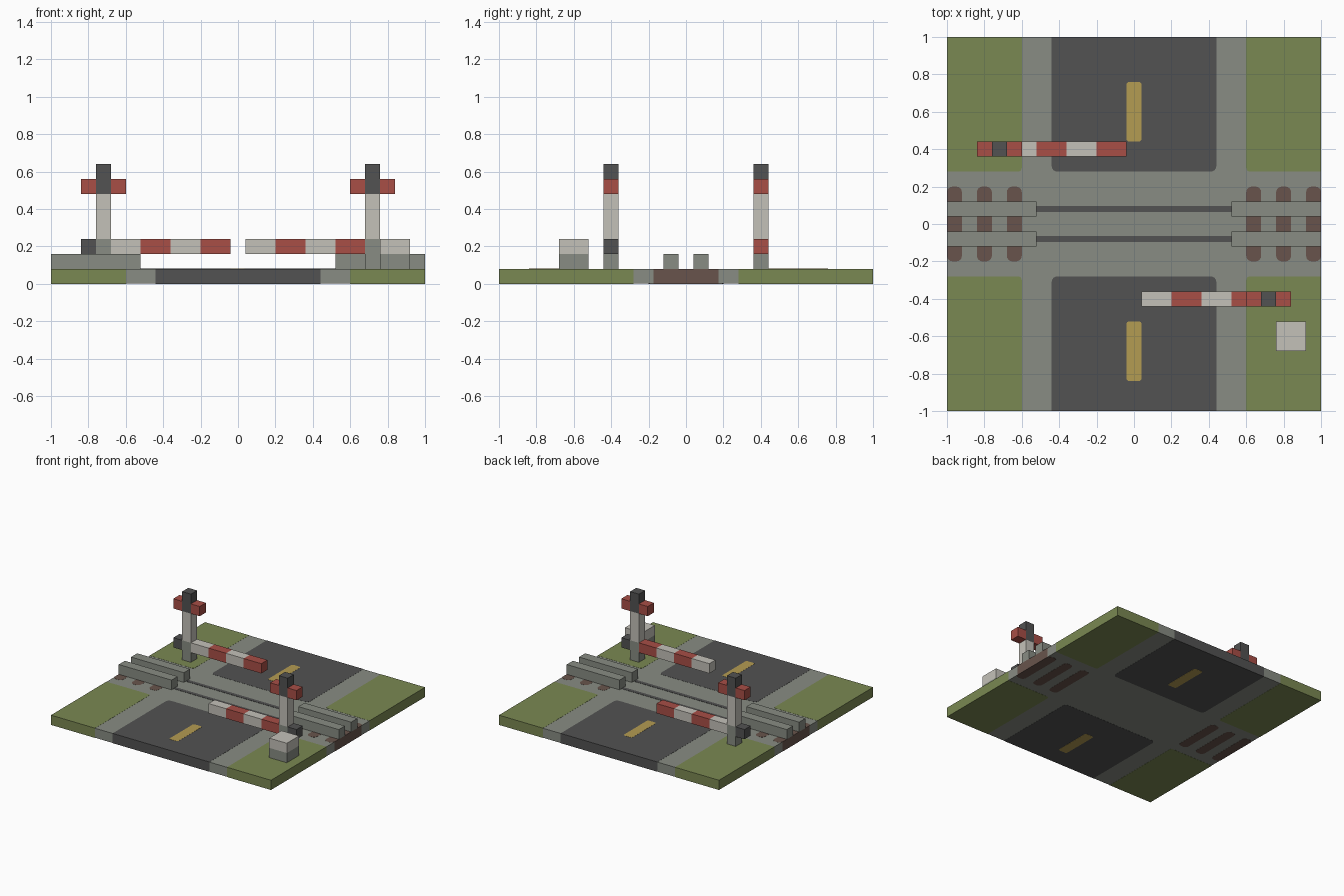
import bpy, bmesh, math

cube = bpy.data.objects.get("Cube")
if cube:
    bpy.data.objects.remove(cube)

U = 0.08      # block size
TOP = 0.08    # ground level


def material(name, rgb):
    lin = [(c / 255 / 12.92) if c < 11 else ((c / 255 + 0.055) / 1.055) ** 2.4 for c in rgb]
    m = bpy.data.materials.new(name)
    m.use_nodes = True
    m.diffuse_color = (*lin, 1)
    m.node_tree.nodes["Principled BSDF"].inputs["Base Color"].default_value = (*lin, 1)
    return m


GREEN = material("grass green", (122, 136, 82))
GREY = material("concrete grey", (136, 140, 131))
DARK = material("asphalt grey", (82, 82, 82))
RED = material("barrier red", (168, 78, 70))
LIGHT = material("pale grey", (196, 193, 185))
YELLOW = material("road marking yellow", (180, 156, 82))
BROWN = material("sleeper brown", (104, 84, 76))


def prism(name, mat, x, y, z, radius=0, rounded=lambda px, py: True):
    """Box between the given ranges, with selected upright edges rounded."""
    pts = []
    corners = [(x[1], y[1]), (x[0], y[1]), (x[0], y[0]), (x[1], y[0])]
    for i, (px, py) in enumerate(corners):
        if radius and rounded(px, py):
            sx, sy = (1 if px == x[1] else -1), (1 if py == y[1] else -1)
            for k in range(5):
                a = math.pi / 2 * (i + k / 4)
                pts.append((px - sx * radius + radius * math.cos(a),
                            py - sy * radius + radius * math.sin(a)))
        else:
            pts.append((px, py))
    bm = bmesh.new()
    base = bm.faces.new([bm.verts.new((px, py, z[0])) for px, py in pts])
    top = bmesh.ops.extrude_face_region(bm, geom=[base])["geom"]
    bmesh.ops.translate(bm, vec=(0, 0, z[1] - z[0]),
                        verts=[v for v in top if isinstance(v, bmesh.types.BMVert)])
    bmesh.ops.recalc_face_normals(bm, faces=bm.faces)
    me = bpy.data.meshes.new(name)
    bm.to_mesh(me)
    bm.free()
    me.materials.append(mat)
    ob = bpy.data.objects.new(name, me)
    bpy.context.collection.objects.link(ob)
    return ob


def span(a, b, s=1):
    return tuple(sorted((a * s, b * s)))


# Concrete base, a hair smaller than the inlays set into it
E = 0.001
prism("concrete_base", GREY, (E - 1, 1 - E), (E - 1, 1 - E), (E, TOP - E))
FULL = (0, TOP)
inner = lambda px, py: abs(px) < 1 and abs(py) < 1

# Road halves and grass corners
for sy, end in ((1, "back"), (-1, "front")):
    prism(f"road_{end}", DARK, (-0.44, 0.44), span(0.28, 1, sy), FULL, 0.03, inner)
    for sx, side in ((1, "left"), (-1, "right")):
        prism(f"grass_{end}_{side}", GREEN, span(0.6, 1, sx), span(0.28, 1, sy),
              FULL, 0.02, inner)

# Centre line dashes, showing on both sides of the slab
for end, y in (("back", (0.44, 0.76)), ("front", (-0.84, -0.52))):
    prism(f"road_dash_{end}", YELLOW, (-U / 2, U / 2), y, (-E, TOP + E), 0.015)

# Sleepers and rails
for sx, side in ((1, "left"), (-1, "right")):
    for i in range(3):
        x0 = 0.6 + 2 * U * i
        prism(f"sleeper_{side}_{i + 1}", BROWN, span(x0, x0 + U, sx), (-0.2, 0.2),
              FULL, 0.03, inner)
    for sy, end in ((1, "back"), (-1, "front")):
        prism(f"rail_{side}_{end}", GREY, span(0.52, 1, sx), span(0.04, 0.12, sy),
              (TOP, 2 * U))
for sy, end in ((1, "back"), (-1, "front")):
    prism(f"rail_groove_{end}", DARK, (-0.52, 0.52), span(0.065, 0.095, sy),
          (TOP - E, TOP + E))


def barrier(end, s, first, second):
    """Signal post with a striped arm reaching to the road centre."""
    y = span(0.36, 0.44, -s)

    def part(name, mat, a, b, z0, z1):
        prism(f"{name}_{end}", mat, span(a, b, s), y, (z0 * U, z1 * U))

    part("post_foot", GREY, 0.68, 0.76, 1, 3)
    part("post", LIGHT, 0.68, 0.76, 3, 6)
    part("signal_head", DARK, 0.68, 0.76, 6, 8)
    part("sign_inner", RED, 0.6, 0.68, 6, 7)
    part("sign_outer", RED, 0.76, 0.84, 6, 7)
    part("counterweight", DARK, 0.76, 0.84, 2, 3)
    for i in range(4):
        a = 0.68 - 2 * U * i
        part(f"arm_stripe_{i + 1}", (first, second)[i % 2], a - 2 * U, a, 2, 3)


barrier("front", 1, RED, LIGHT)
barrier("back", -1, LIGHT, RED)

# Control cabinet
prism("cabinet_base", GREY, (0.76, 0.92), (-0.68, -0.52), (TOP, 2 * U))
prism("cabinet_top", LIGHT, (0.76, 0.92), (-0.68, -0.52), (2 * U, 3 * U))
